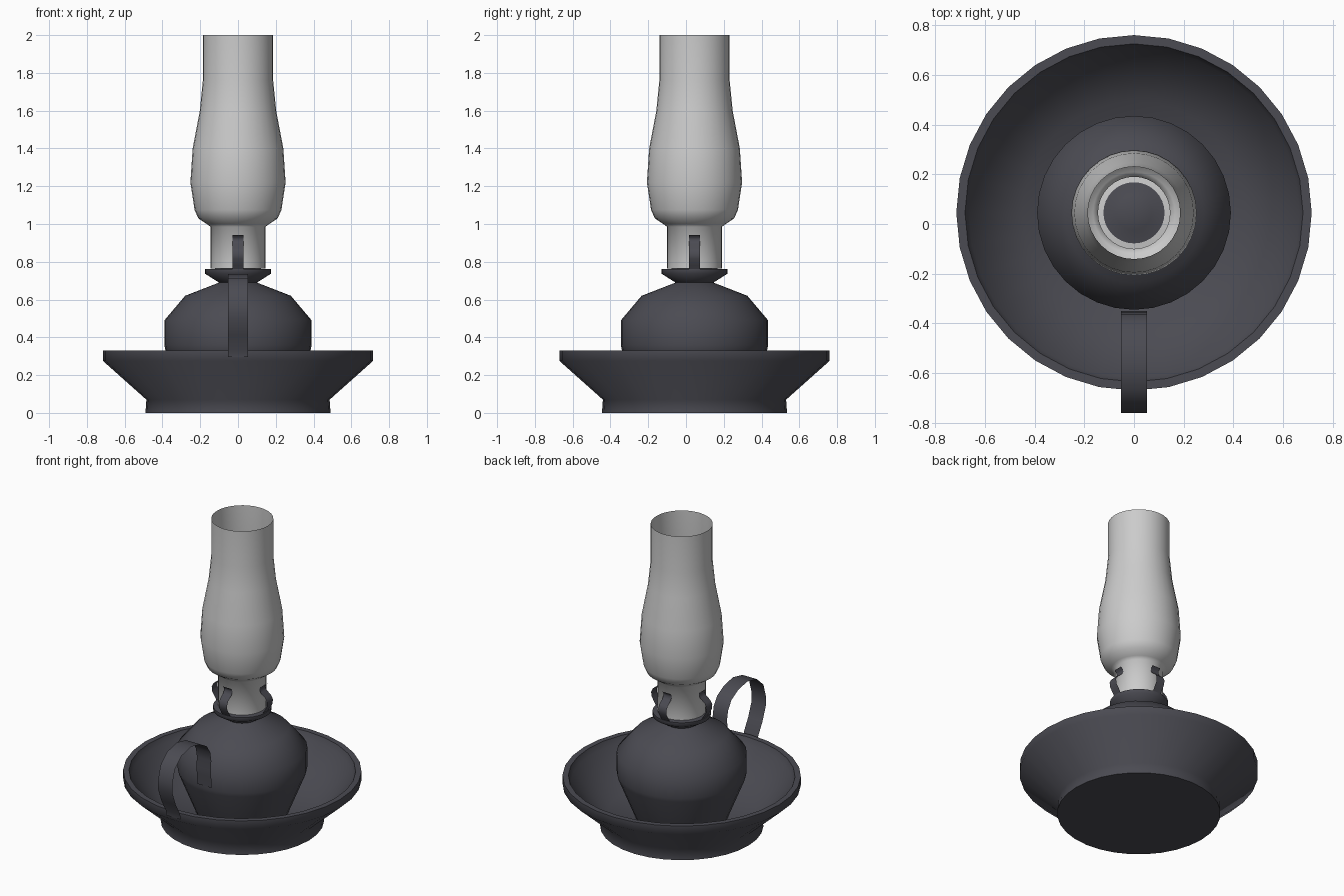
import bpy, bmesh, math
from mathutils import Matrix, Vector

if "Cube" in bpy.data.objects:
    bpy.data.objects.remove(bpy.data.objects["Cube"])

CY = 0.045   # lamp axis offset in y
SIDES = 32

dark = bpy.data.materials.new("dark_metal")
dark.diffuse_color = (0.07, 0.07, 0.085, 1)
dark.use_nodes = True
dark.node_tree.nodes["Principled BSDF"].inputs["Base Color"].default_value = dark.diffuse_color


def finish(name, bm, mat=None, angle=60):
    me = bpy.data.meshes.new(name)
    bm.to_mesh(me)
    bm.free()
    ob = bpy.data.objects.new(name, me)
    bpy.context.collection.objects.link(ob)
    if mat:
        me.materials.append(mat)
    bpy.ops.object.select_all(action='DESELECT')
    ob.select_set(True)
    bpy.context.view_layer.objects.active = ob
    bpy.ops.object.shade_smooth_by_angle(angle=math.radians(angle))
    return ob


def lathe(name, profile, mat=None, angle=60):
    """Spin an (r, z) profile, listed bottom to top on the outside, about the lamp axis."""
    bm = bmesh.new()
    rings = []
    for r, z in profile:
        if r == 0:
            rings.append([bm.verts.new((0, CY, z))] * SIDES)
        else:
            rings.append([bm.verts.new((r * math.cos(a), CY + r * math.sin(a), z))
                          for a in (2 * math.pi * i / SIDES for i in range(SIDES))])
    for lo, hi in zip(rings, rings[1:]):
        for i in range(SIDES):
            j = (i + 1) % SIDES
            bm.faces.new(list(dict.fromkeys((lo[i], lo[j], hi[j], hi[i]))))
    return finish(name, bm, mat, angle)


def strip(bm, path, width, mat):
    """Thin metal band: a (y, z) path widened along x, then transformed."""
    rows = [[bm.verts.new(mat @ Vector((x, y, z))) for x in (-width / 2, width / 2)]
            for y, z in path]
    for a, b in zip(rows, rows[1:]):
        bm.faces.new((a[0], a[1], b[1], b[0]))


# Saucer: foot, flared wall, upright rim and hollow interior
lathe("saucer", [(0, 0), (0.49, 0), (0.485, 0.07), (0.715, 0.275), (0.715, 0.33),
                 (0.68, 0.33), (0.665, 0.29), (0.45, 0.08), (0, 0.075)], dark)

# Oil font with neck, collar and sunken burner
lathe("oil_font", [(0.28, 0.075), (0.385, 0.335), (0.39, 0.36), (0.39, 0.49),
                   (0.28, 0.62), (0.10, 0.69), (0.175, 0.737), (0.175, 0.762),
                   (0.125, 0.762), (0.07, 0.785), (0, 0.795)], dark, 70)

# Open glass chimney
lathe("glass_chimney", [(0.123, 0.768), (0.145, 0.765), (0.145, 0.985), (0.165, 1.0),
                        (0.21, 1.03), (0.23, 1.075), (0.252, 1.22), (0.24, 1.40),
                        (0.202, 1.60), (0.186, 1.76), (0.186, 2.0)])

# Carrying handle
bm = bmesh.new()
strip(bm, [(-0.675, 0.295), (-0.68, 0.33), (-0.725, 0.41), (-0.76, 0.50),
           (-0.76, 0.565), (-0.735, 0.65), (-0.665, 0.713), (-0.565, 0.735),
           (-0.47, 0.715), (-0.40, 0.675), (-0.365, 0.62), (-0.354, 0.56),
           (-0.36, 0.50), (-0.355, 0.45), (-0.35, 0.38)], 0.105, Matrix())
finish("handle", bm, dark)

# Four spring clips gripping the chimney
clip = [(-0.165, 0.755), (-0.178, 0.78), (-0.20, 0.815), (-0.203, 0.845),
        (-0.19, 0.87), (-0.157, 0.895), (-0.146, 0.915), (-0.15, 0.93), (-0.165, 0.943)]
bm = bmesh.new()
for k in range(4):
    strip(bm, clip, 0.06, Matrix.Translation((0, CY, 0)) @ Matrix.Rotation(k * math.pi / 2, 4, 'Z'))
finish("chimney_clips", bm, dark)
